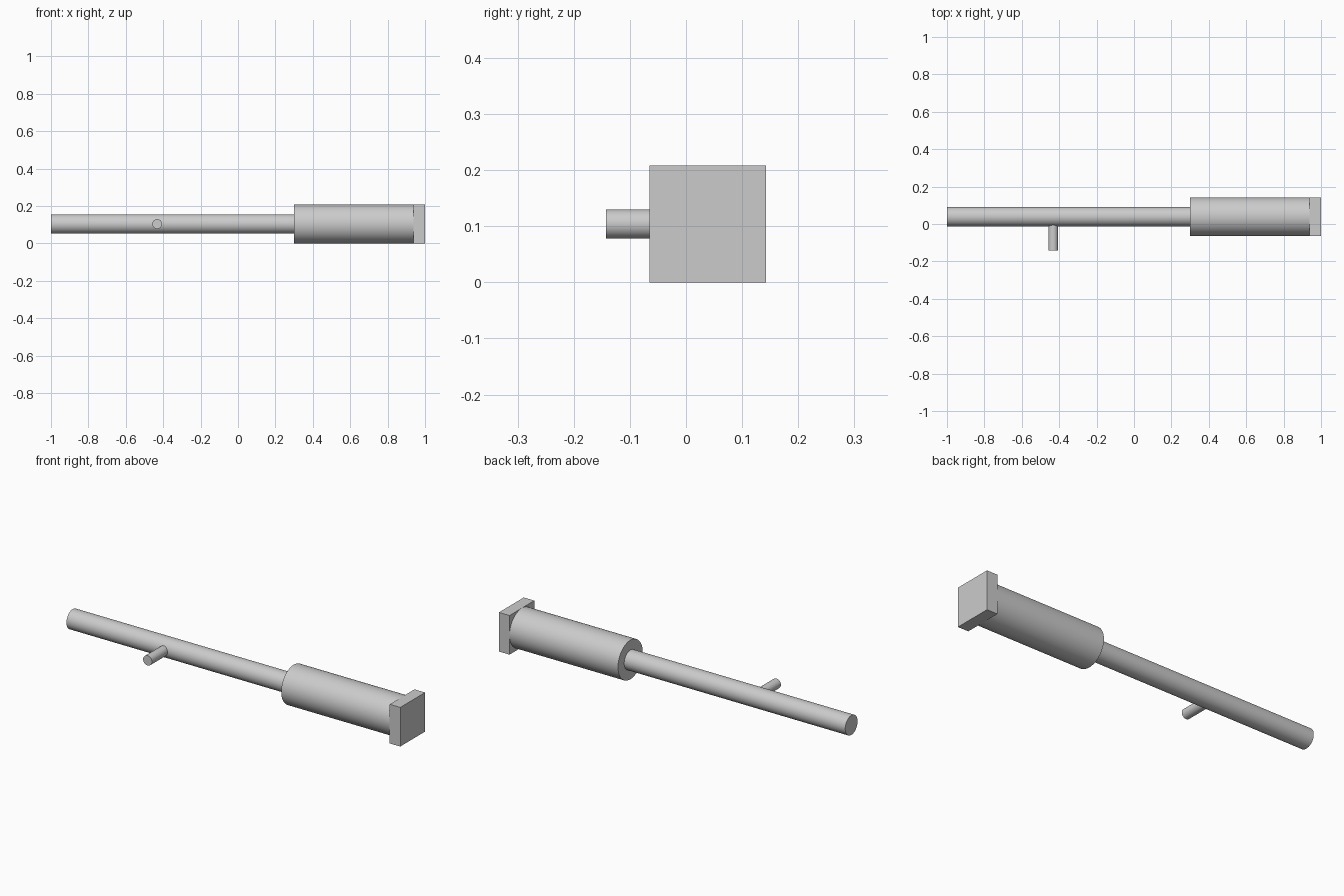
import bpy
import math

cube = bpy.data.objects.get("Cube")
if cube:
    bpy.data.objects.remove(cube, do_unlink=True)

# Single light grey finish
grey = bpy.data.materials.new("light_grey")
grey.use_nodes = True
colour = (0.6, 0.6, 0.6, 1)
grey.diffuse_color = colour
grey.node_tree.nodes["Principled BSDF"].inputs["Base Color"].default_value = colour

AXIS_Y, AXIS_Z = 0.039, 0.104  # common axis of shaft, barrel and block


def finish(name):
    obj = bpy.context.object
    obj.name = name
    obj.data.materials.append(grey)
    return obj


def rod(name, radius, length, centre, rotation):
    bpy.ops.mesh.primitive_cylinder_add(
        vertices=64, radius=radius, depth=length, location=centre, rotation=rotation)
    bpy.ops.object.shade_smooth_by_angle(angle=math.radians(30))
    return finish(name)


def rod_x(name, radius, x0, x1):
    return rod(name, radius, x1 - x0, ((x0 + x1) / 2, AXIS_Y, AXIS_Z), (0, math.pi / 2, 0))


# Long shaft and thick barrel along x
rod_x("shaft", 0.052, -1.0, 0.31)
rod_x("barrel", 0.104, 0.3, 0.945)

# Side pin, running from the shaft axis out to the front
pin_end = -0.143
rod("side_pin", 0.026, AXIS_Y - pin_end,
    (-0.432, (AXIS_Y + pin_end) / 2, AXIS_Z), (math.pi / 2, 0, 0))

# Square end block
bpy.ops.mesh.primitive_cube_add(size=1, location=(0.969, AXIS_Y, AXIS_Z))
block = finish("end_block")
block.scale = (0.062, 0.208, 0.208)
